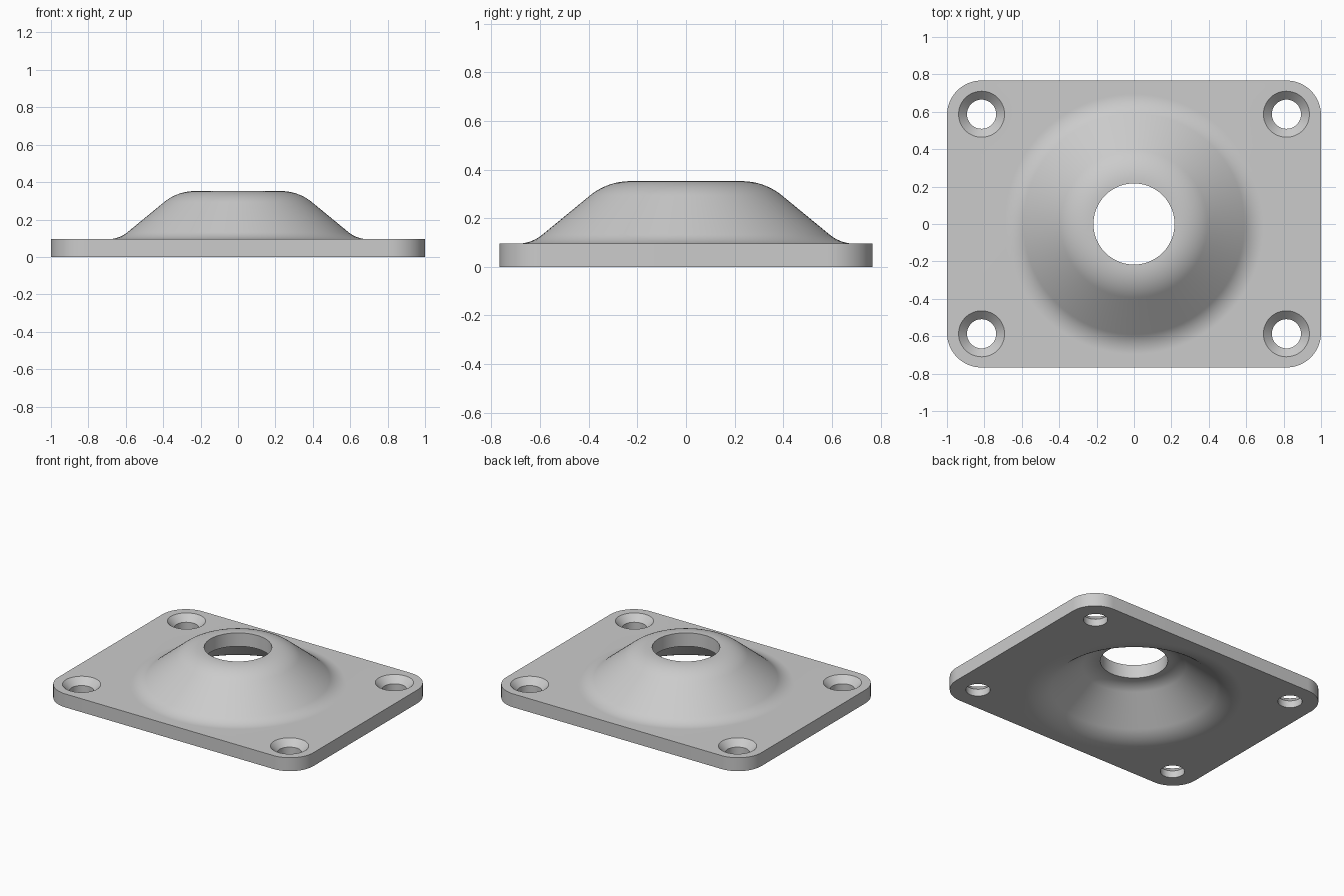
import bpy, bmesh
from math import sin, cos, pi, radians

if "Cube" in bpy.data.objects:
    bpy.data.objects.remove(bpy.data.objects["Cube"])

T = 0.095                      # sheet thickness
HX, HY, CR = 1.0, 0.767, 0.185 # plate half sizes, corner radius
HOLE_X, HOLE_Y = 0.815, 0.587
BEND = radians(39.5)
bm = bmesh.new()


def ring(points, z):
    return [bm.verts.new((x, y, z)) for x, y in points]


def circle(r, n, cx=0, cy=0):
    return [(cx + r * cos(2 * pi * i / n), cy + r * sin(2 * pi * i / n)) for i in range(n)]


def bridge(a, b):
    n = len(a)
    for i in range(n):
        j = (i + 1) % n
        bm.faces.new((a[i], a[j], b[j], b[i]))


def bridge_all(rings):
    for a, b in zip(rings, rings[1:]):
        bridge(a, b)


def loop_edges(r):
    out = []
    for i in range(len(r)):
        pair = (r[i], r[(i + 1) % len(r)])
        out.append(bm.edges.get(pair) or bm.edges.new(pair))
    return out


# Rounded plate outline and rim
outline = []
for k, (sx, sy) in enumerate(((1, 1), (-1, 1), (-1, -1), (1, -1))):
    for i in range(17):
        a = pi / 2 * (k + i / 16)
        outline.append((sx * (HX - CR) + CR * cos(a), sy * (HY - CR) + CR * sin(a)))
rim = [ring(outline, 0), ring(outline, T)]
bridge_all(rim)
bottom, top = [rim[0]], [rim[1]]

# Countersunk corner holes
for sx in (-1, 1):
    for sy in (-1, 1):
        c = [ring(circle(r, 48, sx * HOLE_X, sy * HOLE_Y), z)
             for r, z in ((0.123, T), (0.078, 0.05), (0.078, 0))]
        bridge_all(c)
        top.append(c[0])
        bottom.append(c[2])


# Formed dome: bent sheet profile, from the plate up to the central hole
def dome_profile(r_low, r_high):
    steps = 14
    low = [(0.695 - r_low * sin(BEND * i / steps), 0.26 - r_low * cos(BEND * i / steps))
           for i in range(steps + 1)]
    high = [(0.23 + r_high * sin(BEND * i / steps), 0.092 + r_high * cos(BEND * i / steps))
            for i in range(steps, -1, -1)]
    return low + high + [(0.217, 0.092 + r_high)]


outer = [ring(circle(r, 96), z) for r, z in dome_profile(0.165, 0.26)]
inner = [ring(circle(r, 96), z) for r, z in dome_profile(0.26, 0.165)]
for v in inner[0]:
    v.co.z = 0
bridge_all(outer)
bridge_all(inner)
bridge(outer[-1], inner[-1])
top.append(outer[0])
bottom.append(inner[0])

# Flat faces of the plate around all the openings
for loops in (top, bottom):
    edges = [e for r in loops for e in loop_edges(r)]
    bmesh.ops.triangle_fill(bm, use_beauty=True, use_dissolve=False,
                            edges=edges, normal=(0, 0, 1))

bmesh.ops.recalc_face_normals(bm, faces=bm.faces[:])
mesh = bpy.data.meshes.new("domed_flange_plate")
bm.to_mesh(mesh)
bm.free()
plate = bpy.data.objects.new("domed_flange_plate", mesh)
bpy.context.collection.objects.link(plate)
bpy.context.view_layer.objects.active = plate
plate.select_set(True)
bpy.ops.object.shade_smooth_by_angle(angle=radians(30))
